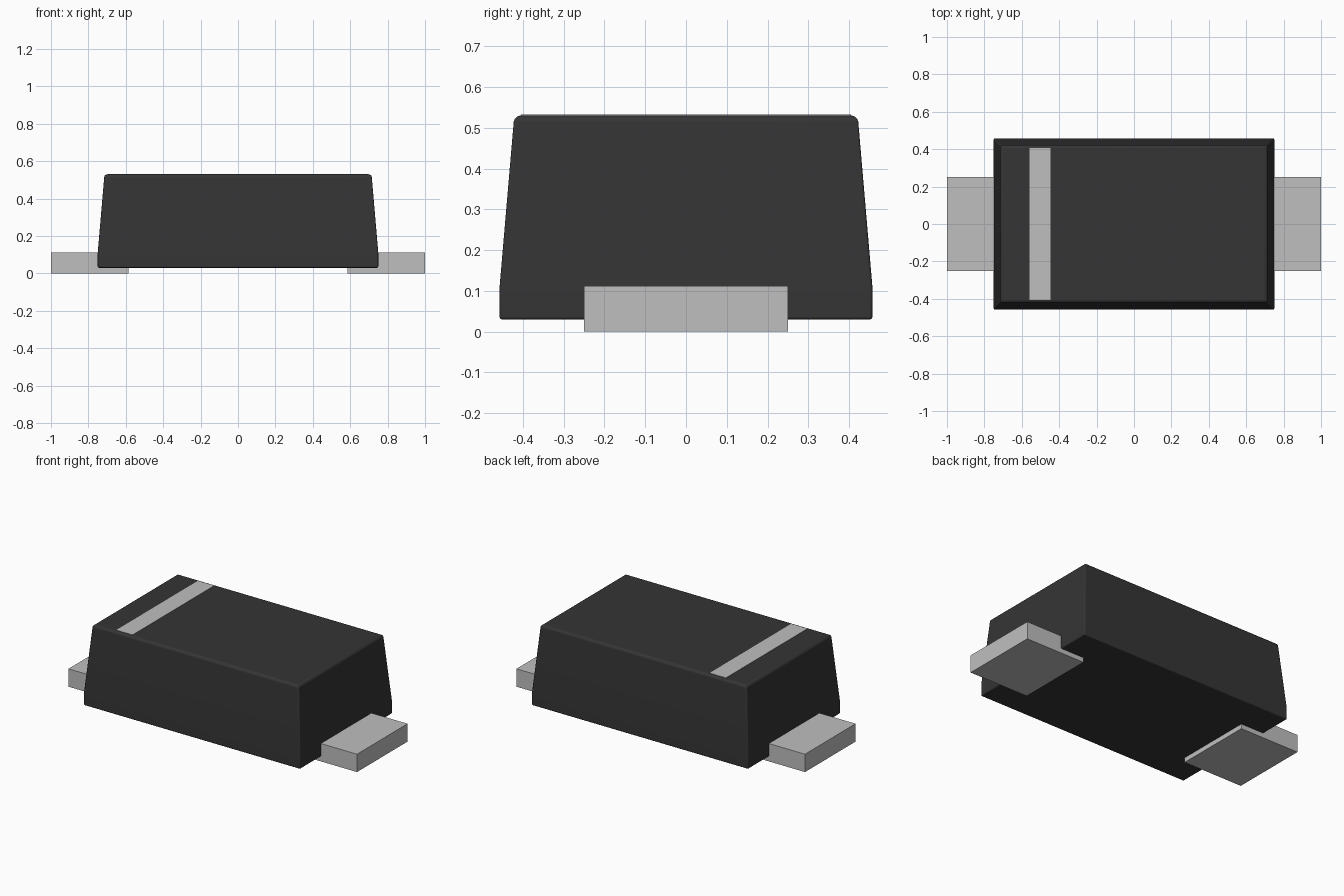
import bpy
import bmesh
import math

cube = bpy.data.objects.get("Cube")
if cube:
    bpy.data.objects.remove(cube, do_unlink=True)


def material(name, value):
    mat = bpy.data.materials.new(name)
    mat.use_nodes = True
    colour = (value, value, value, 1)
    mat.diffuse_color = colour
    mat.node_tree.nodes["Principled BSDF"].inputs["Base Color"].default_value = colour
    return mat


def add_object(name, bm, mat):
    bmesh.ops.recalc_face_normals(bm, faces=bm.faces)
    mesh = bpy.data.meshes.new(name)
    bm.to_mesh(mesh)
    bm.free()
    mesh.materials.append(mat)
    obj = bpy.data.objects.new(name, mesh)
    bpy.context.collection.objects.link(obj)
    return obj


def box(name, x, y, z, mat):
    """Box spanning the given (low, high) ranges."""
    bm = bmesh.new()
    bmesh.ops.create_cube(bm, size=1)
    for v in bm.verts:
        v.co = [r[0] if c < 0 else r[1] for c, r in zip(v.co, (x, y, z))]
    return add_object(name, bm, mat)


black = material("black plastic", 0.035)
metal = material("light grey metal", 0.52)
paint = material("light grey paint", 0.52)

BOTTOM, WAIST, TOP = 0.03, 0.11, 0.53

# Moulded body: straight base, then sides that taper to the top
bm = bmesh.new()
rings = []
for half_x, half_y, z in ((0.75, 0.457, BOTTOM), (0.75, 0.457, WAIST), (0.714, 0.421, TOP)):
    rings.append([bm.verts.new((sx * half_x, sy * half_y, z))
                  for sx, sy in ((-1, -1), (1, -1), (1, 1), (-1, 1))])
for low, high in zip(rings, rings[1:]):
    for i in range(4):
        j = (i + 1) % 4
        bm.faces.new((low[i], low[j], high[j], high[i]))
bm.faces.new(rings[0])
bm.faces.new(rings[-1])

# Rounder edges around the top than elsewhere
weight = bm.edges.layers.float.new("bevel_weight_edge")
for e in bm.edges:
    heights = [v.co.z for v in e.verts]
    if min(heights) > WAIST + 0.1:
        e[weight] = 1.0
    elif max(heights) - min(heights) > 0.01 or max(heights) < WAIST - 0.01:
        e[weight] = 0.4
body = add_object("body", bm, black)
bevel = body.modifiers.new("rounded edges", "BEVEL")
bevel.limit_method = "WEIGHT"
bevel.width = 0.015
bevel.segments = 3

bpy.ops.object.select_all(action="DESELECT")
body.select_set(True)
bpy.context.view_layer.objects.active = body
bpy.ops.object.shade_smooth_by_angle(angle=math.radians(35))

# Flat terminals at both ends
for name, x in (("left_terminal", (0.585, 1)), ("right_terminal", (-1, -0.585))):
    box(name, x, (-0.25, 0.25), (0, 0.112), metal)

# Painted polarity band on the top
box("polarity_band", (-0.56, -0.447), (-0.405, 0.405), (TOP - 0.003, TOP + 0.002), paint)
